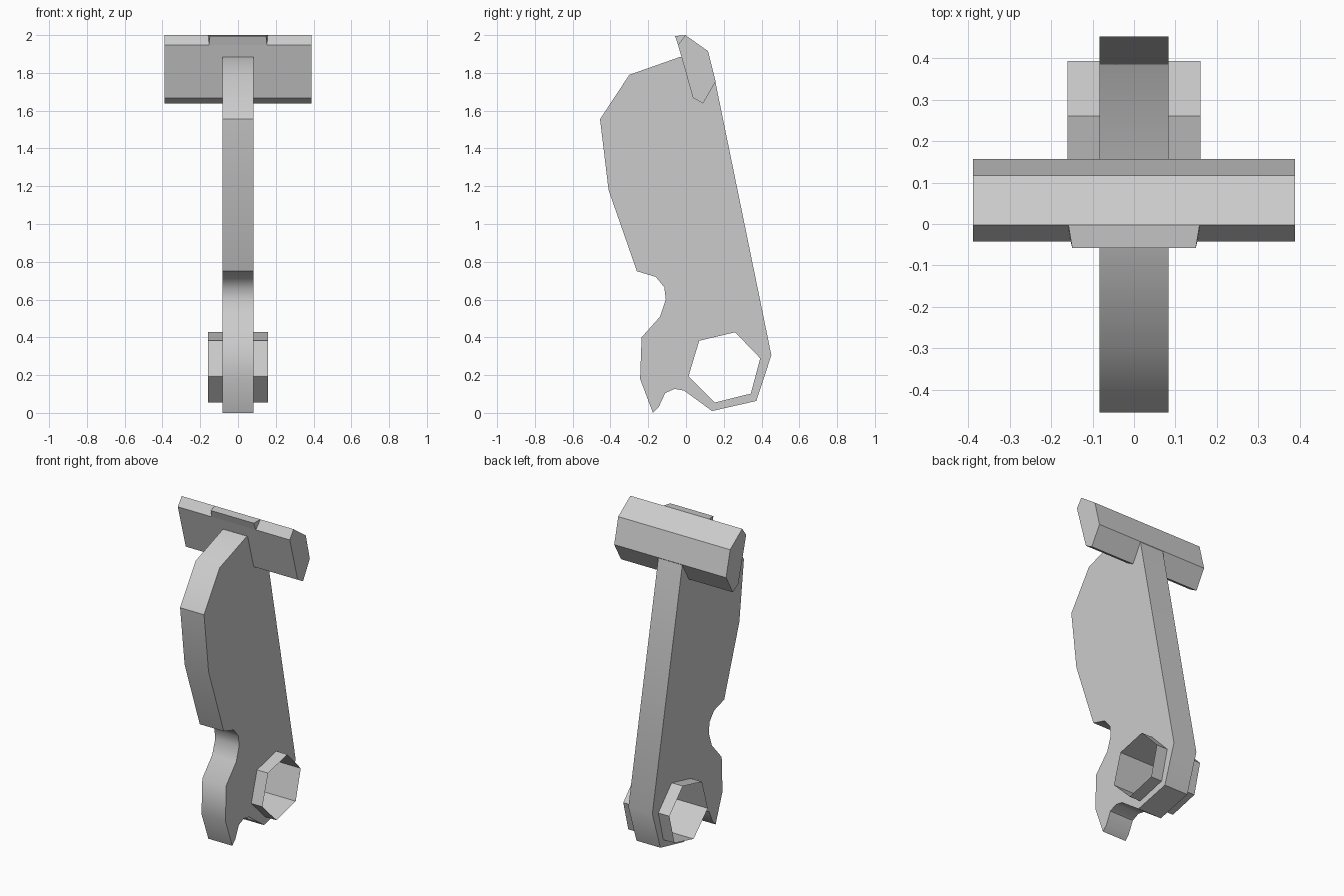
import bpy, bmesh, math

if "Cube" in bpy.data.objects:
    bpy.data.objects.remove(bpy.data.objects["Cube"])


def finish(name, bm, recalc=True):
    """Turn a bmesh into a named, angle-smoothed object."""
    if recalc:
        bmesh.ops.recalc_face_normals(bm, faces=bm.faces)
    me = bpy.data.meshes.new(name)
    bm.to_mesh(me)
    bm.free()
    ob = bpy.data.objects.new(name, me)
    bpy.context.collection.objects.link(ob)
    bpy.ops.object.select_all(action='DESELECT')
    ob.select_set(True)
    bpy.context.view_layer.objects.active = ob
    bpy.ops.object.shade_smooth_by_angle(angle=math.radians(40))
    return ob


def loop(bm, pts, x):
    """Closed edge loop of (y, z) points in the plane at x."""
    vs = [bm.verts.new((x, y, z)) for y, z in pts]
    return vs, [bm.edges.new((vs[i - 1], vs[i])) for i in range(len(vs))]


def loft(name, pts, half, half_of=None):
    """Capped prism along x; half_of gives a half width per point for a taper."""
    bm = bmesh.new()
    hs = half_of or [half] * len(pts)
    a = [bm.verts.new((-h, *p)) for h, p in zip(hs, pts)]
    b = [bm.verts.new((h, *p)) for h, p in zip(hs, pts)]
    bm.faces.new(a)
    bm.faces.new(b[::-1])
    for i in range(len(a)):
        bm.faces.new((a[i - 1], a[i], b[i], b[i - 1]))
    return finish(name, bm)


# Profiles in (y, z)
PLATE = [(-.03, 1.885), (-.30, 1.79), (-.455, 1.555), (-.41, 1.18), (-.26, .75),
         (-.16, .72), (-.115, .665), (-.107, .60), (-.137, .51), (-.235, .40),
         (-.243, .18), (-.175, 0), (-.145, .03), (-.11, .105), (-.06, .127),
         (-.01, .118), (.138, .01), (.372, .063), (.452, .305), (.155, 1.755)]
HOLE = [(.07, .382), (.26, .427), (.393, .289), (.343, .102), (.153, .055), (.013, .193)]
HEAD = [(-.003, 2), (.117, 1.915), (.157, 1.755), (.09, 1.638), (.037, 1.668), (-.042, 1.948)]

# Lever plate with its hexagonal hole
bm = bmesh.new()
edges = loop(bm, PLATE, -.083)[1] + loop(bm, HOLE, -.083)[1]
bmesh.ops.triangle_fill(bm, edges=edges, use_beauty=True)
geo = bmesh.ops.extrude_face_region(bm, geom=bm.faces[:], use_keep_orig=True)
bmesh.ops.translate(bm, verts=[v for v in geo['geom'] if isinstance(v, bmesh.types.BMVert)],
                    vec=(.166, 0, 0))
finish("lever_plate", bm)

# Thin sleeve sticking out of the hole on both sides
for side in (-1, 1):
    bm = bmesh.new()
    a = loop(bm, HOLE, side * .083)[0]
    b = loop(bm, HOLE, side * .16)[0]
    for i in range(6):
        bm.faces.new((a[i - 1], a[i], b[i], b[i - 1]))
    finish("pivot_sleeve", bm)

# Cross bar at the top and its small tapered front lip
loft("cross_bar", HEAD, .388)
loft("bar_lip", [(-.003, 2), (-.042, 1.948), (-.058, 1.995)], 0, [.158, .153, .149])
